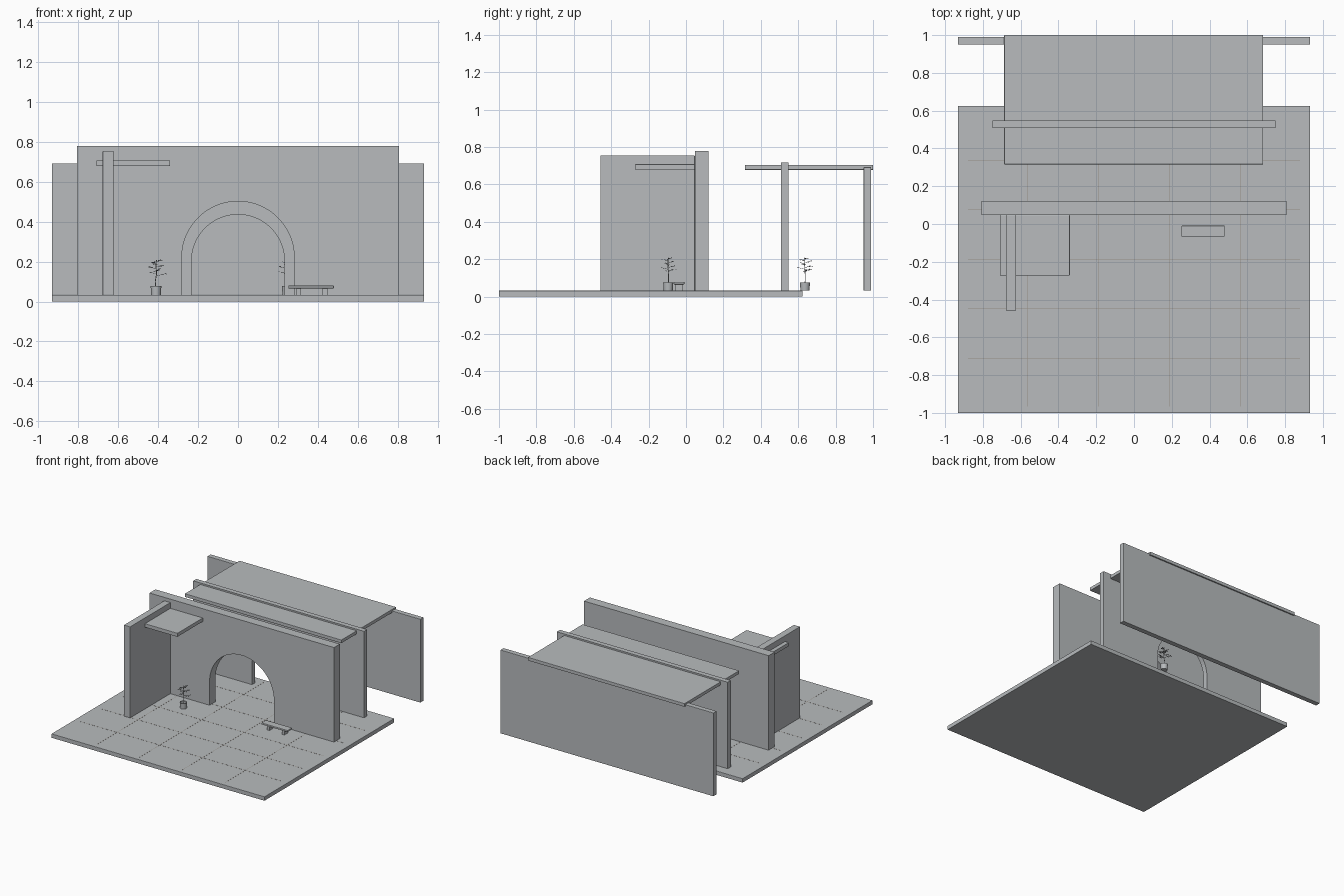
import bpy, bmesh, math, random
from mathutils import Vector

if "Cube" in bpy.data.objects:
    bpy.data.objects.remove(bpy.data.objects["Cube"])

random.seed(4)
FLOOR = 0.032


def material(name, rgb):
    m = bpy.data.materials.new(name)
    m.diffuse_color = (*rgb, 1)
    m.use_nodes = True
    m.node_tree.nodes["Principled BSDF"].inputs["Base Color"].default_value = m.diffuse_color
    return m


GREY = material("pale grey", (0.48, 0.50, 0.515))
JOINT = material("warm joint grey", (0.33, 0.29, 0.25))


def finish(bm, name, mat=GREY, bevel=0.0):
    bmesh.ops.recalc_face_normals(bm, faces=bm.faces)
    me = bpy.data.meshes.new(name)
    bm.to_mesh(me)
    bm.free()
    me.materials.append(mat)
    ob = bpy.data.objects.new(name, me)
    bpy.context.collection.objects.link(ob)
    if bevel:
        mod = ob.modifiers.new("bevel", 'BEVEL')
        mod.width, mod.segments, mod.limit_method = bevel, 2, 'ANGLE'
    return ob


def add_box(bm, x0, x1, y0, y1, z0, z1):
    vs = bmesh.ops.create_cube(bm, size=1)["verts"]
    for v in vs:
        v.co = ((x0 + x1) / 2 + v.co.x * (x1 - x0),
                (y0 + y1) / 2 + v.co.y * (y1 - y0),
                (z0 + z1) / 2 + v.co.z * (z1 - z0))


def box(name, *b, mat=GREY, bevel=0.002):
    bm = bmesh.new()
    add_box(bm, *b)
    return finish(bm, name, mat, bevel)


def arch_wall(name, half, y0, y1, top, radius, spring):
    """Upright slab with a round-headed doorway, drawn as one outline and extruded."""
    pts = [(-radius, FLOOR), (-half, FLOOR), (-half, top), (half, top), (half, FLOOR), (radius, FLOOR)]
    n = 40
    pts += [(radius * math.cos(math.pi * i / n), spring + radius * math.sin(math.pi * i / n))
            for i in range(n + 1)]
    bm = bmesh.new()
    face = bm.faces.new([bm.verts.new((x, y0, z)) for x, z in pts])
    ext = bmesh.ops.extrude_face_region(bm, geom=[face])["geom"]
    bmesh.ops.translate(bm, vec=(0, y1 - y0, 0),
                        verts=[v for v in ext if isinstance(v, bmesh.types.BMVert)])
    return finish(bm, name, GREY)


# Paved base
box("floor_slab", -0.933, 0.932, -1.0, 0.624, 0, FLOOR)
bm = bmesh.new()
for x in (-0.562, -0.187, 0.187, 0.562):
    add_box(bm, x - 0.0015, x + 0.0015, -0.965, 0.59, FLOOR - 0.001, FLOOR + 0.0006)
for i in range(5):
    y = -0.711 + 0.262 * i
    add_box(bm, -0.88, 0.88, y - 0.0015, y + 0.0015, FLOOR - 0.001, FLOOR + 0.0006)
finish(bm, "paving_joints", JOINT)

# Walls
arch_wall("front_arch_wall", 0.808, 0.047, 0.121, 0.78, 0.282, 0.22)
arch_wall("middle_arch_wall", 0.748, 0.508, 0.547, 0.716, 0.233, 0.203)
box("back_wall", -0.933, 0.932, 0.95, 0.99, FLOOR, 0.692)
box("side_wing_wall", -0.678, -0.624, -0.458, 0.047, FLOOR, 0.754)

# Roofs
box("roof_slab", -0.687, 0.684, 0.316, 1.0, 0.678, 0.704)
box("front_canopy", -0.71, -0.34, -0.272, 0.047, 0.679, 0.708)

# Bench
box("bench_seat", 0.252, 0.48, -0.066, -0.009, 0.066, 0.079)
for i, x in enumerate((0.305, 0.436)):
    box(f"bench_leg_{i}", x - 0.012, x + 0.012, -0.058, -0.017, FLOOR, 0.066, bevel=0)


def potted_tree(name, cx, cy):
    # Round tapered pot
    bm = bmesh.new()
    rings = [(0.024, FLOOR), (0.027, 0.077), (0.023, 0.077), (0.022, 0.068)]
    loops = [[bm.verts.new((cx + r * math.cos(k * math.tau / 24), cy + r * math.sin(k * math.tau / 24), z))
              for k in range(24)] for r, z in rings]
    for a, b in zip(loops, loops[1:]):
        for k in range(24):
            bm.faces.new((a[k], a[(k + 1) % 24], b[(k + 1) % 24], b[k]))
    bm.faces.new(loops[0])
    bm.faces.new(loops[-1])
    pot = finish(bm, name + "_pot")
    bpy.ops.object.select_all(action='DESELECT')
    pot.select_set(True)
    bpy.context.view_layer.objects.active = pot
    bpy.ops.object.shade_smooth_by_angle()

    # Trunk and branches as thin curves, with flat leaves along the branches
    cu = bpy.data.curves.new(name + "_stems", 'CURVE')
    cu.dimensions, cu.bevel_depth, cu.bevel_resolution = '3D', 0.0022, 1

    def stem(points, r):
        sp = cu.splines.new('POLY')
        sp.points.add(len(points) - 1)
        for p, q in zip(sp.points, points):
            p.co, p.radius = (*q, 1), r

    trunk = [Vector((cx + dx, cy + dy, z)) for dx, dy, z in
             ((0, 0, 0.065), (-0.004, 0.002, 0.10), (0.003, 0, 0.14), (0, -0.002, 0.175), (0.002, 0, 0.208))]
    stem(trunk, 1)
    bm = bmesh.new()
    for i in range(9):
        a = i * 2.4
        z = 0.128 + 0.009 * i
        start = Vector((cx + 0.001, cy, z))
        out = Vector((math.cos(a), math.sin(a), 0.25))
        tip = start + out * (0.046 - 0.003 * i)
        stem([start, tip], 0.5)
        for k in range(6):
            base = start.lerp(tip, 0.45 + 0.11 * k)
            b = a + (k % 2 * 2 - 1) * random.uniform(0.5, 1.3)
            d = Vector((math.cos(b), math.sin(b), random.uniform(-0.2, 0.3)))
            s = Vector((-d.y, d.x, random.uniform(-0.3, 0.3))) * 0.0045
            end = base + d * 0.018
            mid = base.lerp(end, 0.5)
            bm.faces.new([bm.verts.new(p) for p in (base, mid + s, end, mid - s)])
    finish(bm, name + "_leaves")
    cu.materials.append(GREY)
    ob = bpy.data.objects.new(name + "_stems", cu)
    bpy.context.collection.objects.link(ob)


potted_tree("front_plant", -0.411, -0.095)
potted_tree("rear_plant", 0.247, 0.636)
